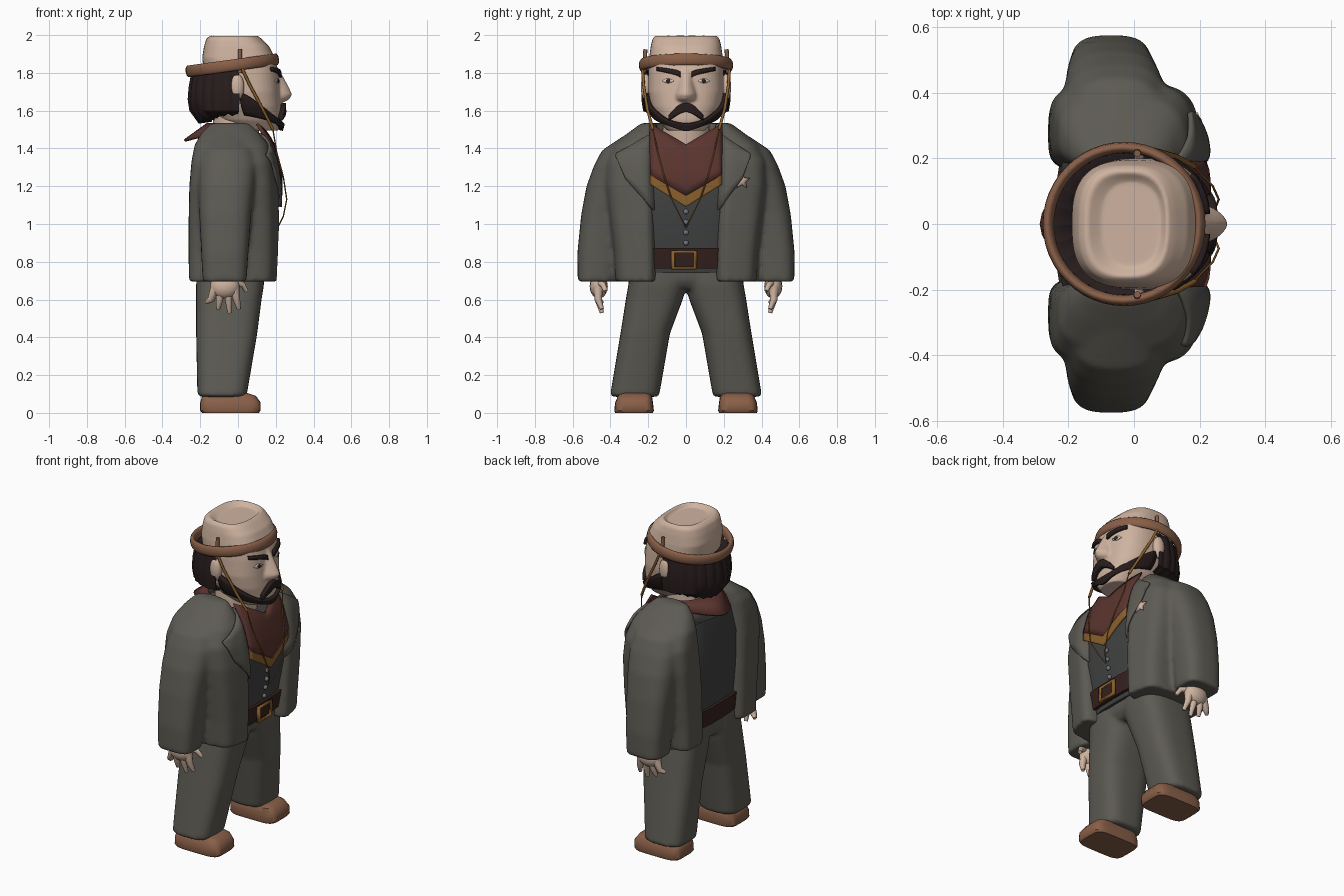
import bpy, bmesh, math
from math import sin, cos, pi

if "Cube" in bpy.data.objects:
    bpy.data.objects.remove(bpy.data.objects["Cube"], do_unlink=True)


def material(name, color):
    m = bpy.data.materials.new(name)
    m.use_nodes = True
    m.diffuse_color = (*color, 1)
    m.node_tree.nodes["Principled BSDF"].inputs["Base Color"].default_value = (*color, 1)
    return m


COAT = material("grey wool", (.108, .103, .086))
SKIN = material("skin", (.62, .45, .35))
LEATHER = material("tan leather", (.25, .115, .065))
HAIR = material("dark hair", (.021, .012, .012))
SCARF = material("red cloth", (.105, .035, .028))
GOLD = material("ochre trim", (.26, .115, .025))
VEST = material("charcoal cloth", (.053, .054, .054))
BELT = material("dark leather", (.037, .016, .013))
STEEL = material("steel", (.17, .18, .19))
WHITE = material("eye white", (.65, .6, .55))
SIDES = ((1, "left_"), (-1, "right_"))


def make(name, bm, mat, thick=0):
    """Turn a bmesh into a finished object."""
    bmesh.ops.remove_doubles(bm, verts=bm.verts, dist=.0004)
    bmesh.ops.recalc_face_normals(bm, faces=bm.faces)
    mesh = bpy.data.meshes.new(name)
    bm.to_mesh(mesh)
    bm.free()
    mesh.materials.append(mat)
    ob = bpy.data.objects.new(name, mesh)
    bpy.context.collection.objects.link(ob)
    if thick:
        mod = ob.modifiers.new("thickness", "SOLIDIFY")
        mod.thickness, mod.offset = thick, 0
    bpy.ops.object.select_all(action="DESELECT")
    ob.select_set(True)
    bpy.context.view_layer.objects.active = ob
    bpy.ops.object.shade_smooth_by_angle(angle=math.radians(40))
    return ob


def fuse(name, parts, voxel=.012, rounds=10):
    """Join overlapping parts into one soft skin."""
    bpy.ops.object.select_all(action="DESELECT")
    for ob in parts:
        ob.select_set(True)
    bpy.context.view_layer.objects.active = parts[0]
    bpy.ops.object.join()
    ob = parts[0]
    ob.name = name
    mod = ob.modifiers.new("fuse", "REMESH")
    mod.mode, mod.voxel_size, mod.use_smooth_shade = "VOXEL", voxel, True
    mod = ob.modifiers.new("soften", "SMOOTH")
    mod.factor, mod.iterations = .5, rounds


def sheet(name, rows, mat, thick=.01, closed=False, caps=False):
    """Grid of quads through rows of points."""
    bm = bmesh.new()
    grid = [[bm.verts.new(p) for p in row] for row in rows]
    for a, b in zip(grid, grid[1:]):
        n = len(a)
        for i in range(n if closed else n - 1):
            j = (i + 1) % n
            bm.faces.new((a[i], a[j], b[j], b[i]))
    if caps:
        bm.faces.new(grid[0])
        bm.faces.new(grid[-1])
    return make(name, bm, mat, thick)


# A ring is (z, x min, x max, y centre, y radius, roundness power)
def ring_at(rings, z):
    z = min(max(z, rings[0][0]), rings[-1][0])
    for a, b in zip(rings, rings[1:]):
        if z <= b[0]:
            f = (z - a[0]) / (b[0] - a[0])
            return [u + (v - u) * f for u, v in zip(a, b)]


def taper(x, y, slope):
    """Draw the front back towards the outer side."""
    return x * (1 - slope * max(0, y - .18)) if x > 0 else x


def ring_point(ring, t, side=1, off=0, slope=0):
    z, x0, x1, cy, ry, n = ring
    c, s = cos(t), sin(t)
    x = (x0 + x1) / 2 + ((x1 - x0) / 2 + off) * math.copysign(abs(c) ** (2 / n), c)
    y = cy + (ry + off) * math.copysign(abs(s) ** (2 / n), s)
    return taper(x, y, slope), side * y, z


def loft(name, rings, mat, side=1, off=0, seg=32, slope=0):
    rows = [[ring_point(r, 2 * pi * i / seg, side, off, slope) for i in range(seg)] for r in rings]
    return sheet(name, rows, mat, 0, True, True)


def surface(rings, y, z, off=0, slope=0):
    """Front surface point of a loft at the given y and z."""
    _, x0, x1, cy, ry, n = ring_at(rings, z)
    d = min(abs(y - cy) / ry, .93)
    x = (x0 + x1) / 2 + (x1 - x0) / 2 * (1 - d ** n) ** (1 / n)
    return taper(x, y, slope) + off, y, z


def strip(name, rings, y0, y1, top, bottom, off, mat, thick=.01, side=1, cols=16, steps=6, slope=0):
    """Plate draped on a loft's front between two edge functions of 0..1."""
    rows = []
    for k in range(steps + 1):
        row = []
        for i in range(cols + 1):
            u = i / cols
            z = top(u) + (bottom(u) - top(u)) * k / steps
            x, y, z = surface(rings, y0 + (y1 - y0) * u, z, off, slope)
            row.append((x, side * y, z))
        rows.append(row)
    return sheet(name, rows, mat, thick)


def cord(name, points, mat, radius, tip=1):
    curve = bpy.data.curves.new(name, "CURVE")
    curve.dimensions, curve.bevel_depth = "3D", radius
    curve.bevel_resolution, curve.use_fill_caps = 2, True
    sp = curve.splines.new("POLY")
    sp.points.add(len(points) - 1)
    for i, p in enumerate(points):
        sp.points[i].co = (*p, 1)
        sp.points[i].radius = 1 + (tip - 1) * i / (len(points) - 1)
    curve.materials.append(mat)
    bpy.context.collection.objects.link(bpy.data.objects.new(name, curve))


def ball(name, loc, size, mat):
    bm = bmesh.new()
    bmesh.ops.create_uvsphere(bm, u_segments=16, v_segments=10, radius=1)
    bmesh.ops.scale(bm, vec=size, verts=bm.verts)
    bmesh.ops.translate(bm, vec=loc, verts=bm.verts)
    return make(name, bm, mat)


# Torso, belt and neck
chest = [(.74, -.21, .15, 0, .27, 3.5), (.85, -.22, .17, 0, .27, 3.5), (1.05, -.23, .2, 0, .28, 4),
         (1.25, -.23, .2, 0, .28, 4), (1.41, -.2, .165, 0, .25, 3.5), (1.53, -.15, .1, 0, .23, 3)]
loft("vest", chest[:-1], VEST)
loft("belt", [ring_at(chest, z) for z in (.765, .82, .872)], BELT, off=.018)
loft("neck", [(1.33, -.14, .1, 0, .13, 2), (1.62, -.13, .12, 0, .12, 2)], SKIN)
frame = [[(x, -.01 + a * w, .81 + b * w * .72) for a, b in ((-1, -1), (1, -1), (1, 1), (-1, 1))]
         for x, w in ((.19, .068), (.195, .05))]
sheet("buckle", frame, GOLD, .014, closed=True)
for i in range(4):
    ball("vest_button", surface(chest, 0, .9 + .055 * i, .005), (.012, .014, .014), STEEL)

# Scarf with trim and draped back
vee = lambda u: abs(2 * u - 1)
strip("scarf_front", chest, -.19, .19, lambda u: 1.42 + .11 * vee(u), lambda u: 1.15 + .11 * vee(u),
      .03, SCARF, .012)
strip("scarf_trim", chest, -.19, .19, lambda u: 1.16 + .11 * vee(u), lambda u: 1.09 + .12 * vee(u),
      .026, GOLD, .012)


def collar(name, a0, a1, mat, rx, ry, drop, point):
    top, low = [], []
    for i in range(25):
        a = a0 + (a1 - a0) * i / 24
        back = max(0, -cos(a)) ** 4
        top.append((-.05 + .11 * cos(a), .165 * sin(a), 1.53 - .04 * max(0, cos(a))))
        low.append((-.05 + (rx + point * back) * cos(a), ry * sin(a), 1.52 - drop - .5 * point * back))
    sheet(name, [top, low], mat, .014)


collar("scarf_back", pi * .4, pi * 1.6, SCARF, .165, .2, .045, .068)
collar("coat_collar", pi * .5, pi * 1.5, COAT, .165, .225, .11, 0)

# Coat halves with sleeves, lapels, hands and shoes
coat = [(.695, -.26, .215, .265, .108, 4.5), (.85, -.262, .224, .27, .112, 4.5), (1., -.262, .23, .28, .12, 4.5),
        (1.2, -.258, .23, .295, .132, 4), (1.33, -.247, .212, .295, .132, 3.5),
        (1.42, -.23, .175, .27, .112, 3), (1.48, -.195, .12, .23, .08, 2.6), (1.535, -.145, .06, .195, .04, 2)]
sleeve = [(.695, -.187, .045, .475, .099, 3.2), (.85, -.195, .055, .465, .11, 3),
          (1.05, -.205, .07, .435, .12, 2.8), (1.2, -.212, .09, .39, .137, 2.6),
          (1.31, -.212, .105, .34, .147, 2.6), (1.39, -.2, .095, .3, .145, 2.5), (1.47, -.17, .07, .235, .09, 2.2)]
shoe = [(0, -.19, .11, .275, .1, 5), (.012, -.2, .12, .275, .105, 5), (.055, -.2, .12, .275, .1, 5),
        (.09, -.19, .095, .27, .09, 5), (.105, -.17, .05, .27, .075, 4)]
fingers = ((-.12, -.167, .585), (-.09, -.105, .55), (-.055, -.045, .53), (-.02, .005, .55))
for s, tag in SIDES:
    fuse(tag + "coat", [loft("body", coat, COAT, s, slope=1.05), loft("sleeve", sleeve, COAT, s)])
    loft(tag + "shoe", shoe, LEATHER, s)
    strip(tag + "lapel", coat, .165, .37 - .03 * (s > 0), lambda u: 1.49 - .12 * u,
          lambda u: 1.065 + .23 * u if u < .75 else 1.2375 + .48 * (u - .75), .01, COAT, .014, s, slope=1.05)
    ball(tag + "palm", (-.07, s * .462, .67), (.078, .048, .065), SKIN)
    for x0, x1, z in fingers:
        cord(tag + "finger", [(x0, s * .465, .66), ((x0 + x1) / 2, s * .465, .6), (x1, s * .445, z)],
             SKIN, .027, .4)
    cord(tag + "thumb", [(-.03, s * .46, .69), (.025, s * .44, .68), (.045, s * .425, .645)], SKIN, .02, .6)

# Trousers
leg = [(.085, -.215, .045, .273, .13, 3.2), (.42, -.222, .102, .216, .131, 3),
       (.6, -.222, .125, .168, .151, 3), (.68, -.222, .138, .15, .155, 3), (.79, -.215, .14, .15, .145, 3)]
hips = [(.655, -.2, .1, 0, .03, 3), (.7, -.212, .13, 0, .15, 3), (.8, -.21, .14, 0, .27, 3)]
fuse("trousers", [loft("hips", hips, COAT)] + [loft(tag + "leg", leg, COAT, s) for s, tag in SIDES])

# Star badge
bm = bmesh.new()
hub = bm.verts.new(surface(coat, .295, 1.228, .01, 1.05))
rim = []
for k in range(10):
    a, r = pi / 2 + k * pi / 5, (.046, .021)[k % 2]
    rim.append(bm.verts.new(surface(coat, .295 + r * cos(a), 1.228 + r * sin(a), .004, 1.05)))
for k in range(10):
    bm.faces.new((hub, rim[k], rim[(k + 1) % 10]))
make("star_badge", bm, SKIN, .008)

# Head with dished crown and nose
head = [(1.495, -.02, .215, 0, .1, 2.3), (1.55, -.1, .23, 0, .15, 2.4), (1.62, -.14, .228, 0, .185, 2.5),
        (1.7, -.16, .222, 0, .2, 2.6), (1.8, -.18, .215, 0, .2, 2.6), (1.88, -.19, .195, 0, .195, 2.8),
        (1.94, -.18, .165, 0, .187, 2.8), (1.98, -.168, .125, 0, .178, 2.8), (2., -.145, .1, 0, .16, 2.8)]
dish = [(1.975, -.1, .085, 0, .13, 2.5)]
nose = [(1.635, .16, .222, 0, .03, 2), (1.66, .16, .272, 0, .055, 1.5), (1.685, .16, .288, 0, .055, 1.5),
        (1.74, .16, .262, 0, .042, 1.5), (1.8, .16, .228, 0, .035, 1.6), (1.84, .16, .2, 0, .03, 2)]
fuse("head", [loft("skull", head + dish, SKIN, seg=40), loft("nose", nose, SKIN, seg=24)], .008, 3)

# Beard, moustache, brows, eyes and ears
beard = []
for k in range(6):
    row = []
    for i in range(33):
        t = -1.65 + 3.3 * i / 32
        q = abs(t) / 1.65
        low, high = 1.49 + .09 * q, 1.532 + .17 * q * q
        row.append(ring_point(ring_at(head, max(1.495, low + (high - low) * k / 5)), t, 1, .012))
    beard.append(row)
sheet("beard", beard, HAIR, .022)
strip("moustache", head, -.088, .088, lambda u: 1.64 - .065 * vee(u) ** 2,
      lambda u: 1.594 - .045 * vee(u) ** 1.5, .014, HAIR, .026)
oval = lambda h: (lambda u: 1.757 + h * sin(pi * u))
for s, tag in SIDES:
    strip(tag + "brow", head, .03, .15, lambda u: 1.805 + .025 * u ** .6, lambda u: 1.775 + .035 * u ** .6,
          .008, HAIR, .016, s, 8, 2)
    strip(tag + "eye", head, .065, .125, oval(.014), oval(-.012), .003, WHITE, .006, s, 8, 2)
    strip(tag + "iris", head, .081, .107, oval(.012), oval(-.011), .007, BELT, .004, s, 8, 2)
    ball(tag + "ear", (-.005, s * .212, 1.725), (.038, .027, .07), SKIN)

# Hair shell with strand ridges and ragged ends
hair = []
for z, r in ((1.8, .6), (1.81, .95), (1.74, 1.), (1.66, 1.02), (1.6, .98), (1.555, .8), (1.565, .5)):
    row = []
    for i in range(145):
        a = pi * (.45 + 1.1 * i / 144)
        k = r * (1 + .035 * abs(sin(12 * a)))
        ends = .012 * abs(sin(12 * a)) - .02 * cos(2 * a) if z < 1.6 else 0
        row.append((-.03 + .222 * k * cos(a), .222 * k * sin(a), z + .02 * cos(a) * (z > 1.7) + ends))
    hair.append(row)
sheet("hair", hair, HAIR, .008)

# Tilted head band with pegs and hanging cords
bpy.ops.mesh.primitive_torus_add(major_segments=48, minor_segments=10, major_radius=.233, minor_radius=.017,
                                 location=(-.03, 0, 1.84), rotation=(0, -.135, 0))
band = bpy.context.object
band.name, band.scale.z = "head_band", 1.9
band.data.materials.append(LEATHER)
bpy.ops.object.shade_smooth_by_angle(angle=math.radians(40))
for s, tag in SIDES:
    cord(tag + "band_peg", [(.01, s * .222, 1.8), (.01, s * .215, 1.925)], LEATHER, .011)
    cord(tag + "chin_cord", [(.01, s * .232, 1.85), (.06, s * .225, 1.74), (.13, s * .205, 1.61),
                             (.185, s * .175, 1.5)], GOLD, .008)
    cord(tag + "chest_cord", [(.185, s * .175, 1.5), (.205, s * .15, 1.38), (.24, s * .115, 1.25),
                              (.258, s * .075, 1.13), (.24, s * .03, 1.04), (.21, 0, .98)], GOLD, .0035)
